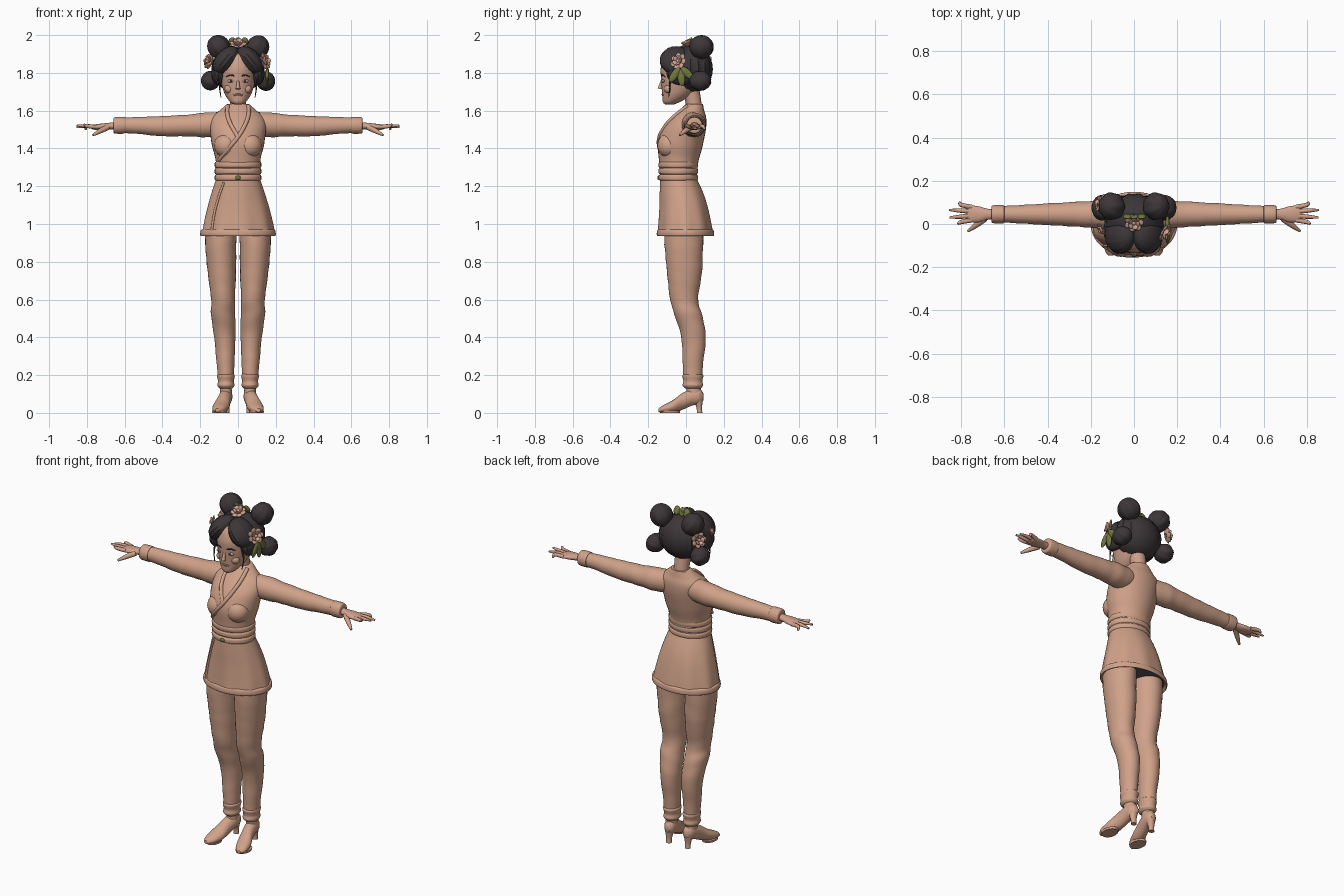
import bpy, bmesh, math
from mathutils import Vector, Matrix

cube = bpy.data.objects.get("Cube")
if cube:
    bpy.data.objects.remove(cube)


def material(name, rgb):
    m = bpy.data.materials.new(name)
    m.use_nodes = True
    m.diffuse_color = (*rgb, 1)
    bsdf = next(n for n in m.node_tree.nodes if n.type == 'BSDF_PRINCIPLED')
    bsdf.inputs["Base Color"].default_value = (*rgb, 1)
    return m


CLOTH = material("peach cloth", (0.63, 0.36, 0.25))
SKIN = material("skin", (0.62, 0.355, 0.255))
HAIR = material("dark hair", (0.046, 0.037, 0.039))
LEAF = material("leaf green", (0.17, 0.19, 0.05))
PETAL = material("petal pink", (0.63, 0.37, 0.28))
WHITE = material("eye grey", (0.5, 0.42, 0.38))
LIP = material("lip brown", (0.42, 0.17, 0.13))
LINING = material("dark lining", (0.09, 0.085, 0.1))


def finish(name, bm, mat):
    bmesh.ops.recalc_face_normals(bm, faces=bm.faces)
    for f in bm.faces:
        f.smooth = True
    me = bpy.data.meshes.new(name)
    bm.to_mesh(me)
    bm.free()
    me.materials.append(mat)
    ob = bpy.data.objects.new(name, me)
    bpy.context.collection.objects.link(ob)
    bpy.ops.object.select_all(action='DESELECT')
    bpy.context.view_layer.objects.active = ob
    ob.select_set(True)
    bpy.ops.object.shade_smooth_by_angle(angle=math.radians(50))
    return ob


def spline(rows, steps=5):
    """Smoothly interpolate a list of tuples."""
    rows = [Vector(r) for r in rows]
    out = []
    for i in range(len(rows) - 1):
        a, b, c, d = rows[max(i - 1, 0)], rows[i], rows[i + 1], rows[min(i + 2, len(rows) - 1)]
        for k in range(steps):
            t = k / steps
            out.append(0.5 * (2 * b + (c - a) * t + (2 * a - 5 * b + 4 * c - d) * t ** 2
                              + (3 * b - a - 3 * c + d) * t ** 3))
    return out + [rows[-1]]


def loft(name, rings, mat, axis='z', side=1, n=32, ripple=0, freq=50, folds=0, caps=True):
    """Skin elliptical rings (position, centre a, centre b, radius a, radius b) along an axis."""
    bm = bmesh.new()
    loops = []
    path = spline(rings)
    for j, (t, a, b, ra, rb) in enumerate(path):
        loop = []
        for i in range(n):
            th = math.tau * i / n
            k = 1 + ripple * math.sin(freq * t + 2 * math.sin(th + t * 9))
            k += folds * j / len(path) * math.cos(9 * th)
            p, q = a + ra * k * math.cos(th), b + rb * k * math.sin(th)
            co = {'z': (p, q, t), 'x': (t, p, q), 'y': (p, t, q)}[axis]
            loop.append(bm.verts.new((co[0] * side, co[1], co[2])))
        loops.append(loop)
    for u, v in zip(loops, loops[1:]):
        for i in range(n):
            bm.faces.new((u[i], u[(i + 1) % n], v[(i + 1) % n], v[i]))
    if caps:
        bm.faces.new(loops[0])
        bm.faces.new(loops[-1])
    return finish(name, bm, mat)


def ball(name, loc, radii, mat, rot=None, ridges=0):
    """Ellipsoid, optionally combed with ridges along its local z axis."""
    bm = bmesh.new()
    bmesh.ops.create_uvsphere(bm, u_segments=36 if ridges else 20, v_segments=16, radius=1)
    for v in bm.verts:
        k = 1 + (0.035 * math.cos(ridges * math.atan2(v.co.y, v.co.x)) if ridges else 0)
        v.co = Vector((v.co.x * k * radii[0], v.co.y * k * radii[1], v.co.z * radii[2]))
    bm.transform(Matrix.Translation(loc) @ (rot or Matrix()))
    return finish(name, bm, mat)


def tube(name, points, radii, mat):
    """Round tapered strip through points."""
    rows = spline([(*p, r) for p, r in zip(points, radii)], 4)
    pts = [Vector(r[:3]) for r in rows]
    bm = bmesh.new()
    loops = []
    for i, p in enumerate(pts):
        d = pts[min(i + 1, len(pts) - 1)] - pts[max(i - 1, 0)]
        m = d.to_track_quat('Z', 'Y').to_matrix()
        loops.append([bm.verts.new(p + m @ Vector((math.cos(a), math.sin(a), 0)) * rows[i][3])
                      for a in (math.tau * k / 10 for k in range(10))])
    for u, v in zip(loops, loops[1:]):
        for i in range(10):
            bm.faces.new((u[i], u[(i + 1) % 10], v[(i + 1) % 10], v[i]))
    bm.faces.new(loops[0])
    bm.faces.new(loops[-1])
    return finish(name, bm, mat)


def front_point(rings, x, z):
    """Point on the front of a lofted body part."""
    _, a, b, ra, rb = min(spline(rings, 20), key=lambda r: abs(r[0] - z))
    return (x, b - rb * math.sqrt(max(0, 1 - ((x - a) / ra) ** 2)), z)


# Jacket body
torso = [(1.22, 0, -.04, .118, .095), (1.33, 0, -.038, .118, .104), (1.42, 0, -.03, .138, .12),
         (1.5, 0, -.01, .148, .115), (1.56, 0, .015, .14, .092), (1.6, 0, .03, .098, .067),
         (1.635, 0, .045, .058, .045)]
loft("jacket_body", torso, CLOTH, ripple=.006)
for s in (-1, 1):
    ball("bust", (s * .062, -.088, 1.415), (.065, .064, .065), CLOTH)
    path = [(s * .055, 1.625), (s * .056, 1.58), (s * .04, 1.53), (0, 1.46)]
    if s > 0:
        path += [(-.06, 1.39), (-.1, 1.34)]
    tube("collar", [front_point(torso, *p) for p in path], [.011] * len(path), CLOTH)

# Sash with three wraps and a small ornament
for i in range(3):
    z = 1.228 + i * .034
    loft("sash_wrap", [(z, 0, -.041, .116, .094), (z + .008, 0, -.041, .123, .104),
                       (z + .027, 0, -.041, .123, .104), (z + .035, 0, -.041, .116, .094)], CLOTH)
ball("sash_ornament", (0, -.146, 1.245), (.014, .006, .011), LEAF)

# Skirt of the jacket, hem and overlapping front edge
skirt = [(1.24, 0, -.04, .116, .097), (1.17, 0, -.025, .139, .114), (1.1, 0, -.014, .16, .126),
         (1.02, 0, -.007, .18, .137), (.95, 0, -.003, .194, .146)]
loft("jacket_skirt", skirt, CLOTH, n=72, folds=.02, caps=False)
loft("skirt_hem", [(.972, 0, -.003, .185, .139), (.966, 0, -.003, .197, .149),
                   (.945, 0, -.003, .2, .152), (.936, 0, -.003, .194, .147),
                   (.95, 0, -.003, .18, .134)], CLOTH, n=64, caps=False)
loft("skirt_lining", [(.96, 0, -.003, .186, .14), (1.0, 0, -.003, .178, .132)], LINING, n=64)
tube("skirt_edge", [front_point(skirt, x, z) for x, z in
                    ((-.075, 1.22), (-.1, 1.15), (-.125, 1.06), (-.14, .96))], [.007] * 4, CLOTH)

# Neck and head
loft("neck", [(1.55, 0, .045, .05, .045), (1.64, 0, .04, .042, .042), (1.72, 0, .02, .045, .05)], SKIN)
loft("head", [(1.632, 0, -.088, .018, .02), (1.645, 0, -.078, .04, .044), (1.68, 0, -.05, .066, .075),
              (1.73, 0, -.028, .085, .101), (1.78, 0, -.02, .094, .113), (1.83, 0, -.018, .096, .115),
              (1.89, 0, -.01, .08, .1), (1.92, 0, 0, .045, .06)], SKIN)
tube("nose", [(0, -.125, 1.765), (0, -.134, 1.735), (0, -.138, 1.715)], [.006, .009, .013], SKIN)
ball("lips", (0, -.119, 1.684), (.026, .009, .009), LIP)
ball("teeth", (0, -.124, 1.685), (.018, .006, .004), WHITE)
for s in (-1, 1):
    ball("eye", (s * .038, -.12, 1.757), (.018, .008, .009), WHITE)
    ball("iris", (s * .038, -.126, 1.757), (.007, .004, .007), HAIR)
    tube("brow", [(s * .018, -.131, 1.783), (s * .04, -.126, 1.789), (s * .062, -.111, 1.78)],
         [.003, .004, .002], HAIR)
    ball("cheek", (s * .045, -.092, 1.715), (.027, .024, .024), SKIN)

# Hair mass, swept front lobes, buns and loose strands
ball("hair_mass", (0, .025, 1.82), (.136, .115, .125), HAIR, ridges=18)
for s in (-1, 1):
    ball("front_hair", (s * .064, -.052, 1.865), (.055, .085, .088), HAIR,
         Matrix.Rotation(-s * .7, 4, 'Y'), ridges=14)
    ball("side_hair", (s * .105, -.025, 1.795), (.035, .075, .06), HAIR, ridges=12)
    ball("upper_bun", (s * .103, .082, 1.937), (.06, .063, .064), HAIR,
         Matrix.Rotation(s * .6, 4, 'Y'), ridges=7)
    ball("lower_bun", (s * .146, .075, 1.758), (.052, .058, .05), HAIR,
         Matrix.Rotation(s * 1.2, 4, 'Y'), ridges=7)
    tube("loose_strand", [(s * .085, -.085, 1.79), (s * .097, -.085, 1.73), (s * .09, -.092, 1.67)],
         [.007, .004, .002], HAIR)


def flower(center, facing, size):
    turn = Vector(facing).to_track_quat('Z', 'Y').to_matrix().to_4x4()
    base = Matrix.Translation(center) @ turn
    for count, spread, tilt in ((7, .65, .35), (5, .34, .9)):
        for i in range(count):
            m = turn @ Matrix.Rotation(math.tau * i / count, 4, 'Z')
            loc = Vector(center) + m @ Vector((spread * size, 0, tilt * size * .4))
            ball("petal", loc, (size * .45, size * .38, size * .14), PETAL,
                 m @ Matrix.Rotation(-tilt, 4, 'Y'))
    ball("flower_heart", base @ Vector((0, 0, size * .3)), (size * .25,) * 3, PETAL)


def leaf(loc, radii, tilt):
    ball("leaf", loc, radii, LEAF, Matrix.Rotation(tilt, 4, 'X'))


# Hair flowers and leaves
flower((.135, -.035, 1.86), (1, -.6, .3), .043)
flower((-.145, .095, 1.86), (-1, .5, .3), .042)
flower((0, .01, 1.945), (0, -.5, 1), .042)
flower((-.145, -.02, 1.865), (-1, -.6, .3), .03)
for y, z, tilt in ((-.06, 1.79, -.6), (-.025, 1.775, .1), (.005, 1.8, .8)):
    leaf((.155, y, z), (.009, .02, .045), tilt)
for x in (-.03, 0, .035):
    leaf((x, .035, 1.965), (.02, .008, .025), .4)

for s in (-1, 1):
    # Sleeve and cuff
    loft("sleeve", [(.07, .035, 1.53, .055, .06), (.16, .042, 1.525, .063, .066),
                    (.25, .045, 1.522, .058, .058), (.4, .045, 1.518, .05, .053),
                    (.55, .045, 1.522, .041, .043), (.65, .045, 1.522, .036, .039)],
         CLOTH, 'x', s, ripple=.018, freq=70)
    loft("cuff", [(.6, .045, 1.522, .037, .039), (.606, .045, 1.522, .042, .044),
                  (.652, .045, 1.522, .041, .043), (.66, .045, 1.522, .03, .032)], CLOTH, 'x', s)
    # Hand
    loft("palm", [(.64, .045, 1.52, .022, .02), (.68, .045, 1.518, .026, .018),
                  (.72, .045, 1.515, .037, .017), (.76, .048, 1.513, .038, .014),
                  (.775, .05, 1.513, .03, .009)], SKIN, 'x', s)
    for base, tip, z in ((.078, .1, 1.5), (.058, .065, 1.512), (.038, .03, 1.522), (.018, .0, 1.528)):
        reach = .86 - 20 * (tip - .048) ** 2
        tube("finger", [(s * .75, base, 1.514), (s * .8, (base + tip) / 2, 1.518), (s * reach, tip, z)],
             [.011, .01, .005], SKIN)
    tube("thumb", [(s * .69, .025, 1.512), (s * .73, -.005, 1.492), (s * .768, -.033, 1.47)],
         [.015, .013, .006], SKIN)
    # Trouser leg and gathered ankle cuff
    loft("trouser_leg", [(1.02, .088, -.005, .08, .1), (.92, .092, -.012, .083, .103),
                         (.75, .086, -.008, .075, .093), (.6, .079, -.01, .063, .074),
                         (.52, .079, .012, .064, .073), (.4, .07, .04, .056, .065),
                         (.25, .066, .036, .046, .053), (.15, .064, .036, .041, .048)],
         CLOTH, side=s, ripple=.015, freq=65)
    loft("ankle_cuff", [(.205, .064, .036, .042, .05), (.195, .064, .036, .047, .056),
                        (.168, .064, .036, .042, .05), (.145, .064, .036, .045, .054),
                        (.13, .064, .036, .034, .042)], CLOTH, side=s)
    # Heeled shoe
    loft("ankle", [(.16, .064, .04, .03, .036), (.08, .064, .042, .032, .04)], SKIN, side=s)
    loft("shoe", [(.092, .06, .085, .014, .02), (.07, .062, .088, .031, .042), (.03, .066, .082, .035, .044),
                  (-.02, .076, .06, .036, .044), (-.07, .09, .034, .042, .033),
                  (-.12, .102, .021, .033, .02), (-.145, .108, .014, .012, .01)], CLOTH, 'y', s)
    loft("shoe_heel", [(.075, .062, .064, .027, .027), (.03, .062, .07, .017, .015),
                       (0, .062, .072, .016, .015)], CLOTH, side=s)
    loft("shoe_sole", [(.012, .098, -.085, .04, .055), (0, .098, -.085, .038, .052)], CLOTH, side=s)
